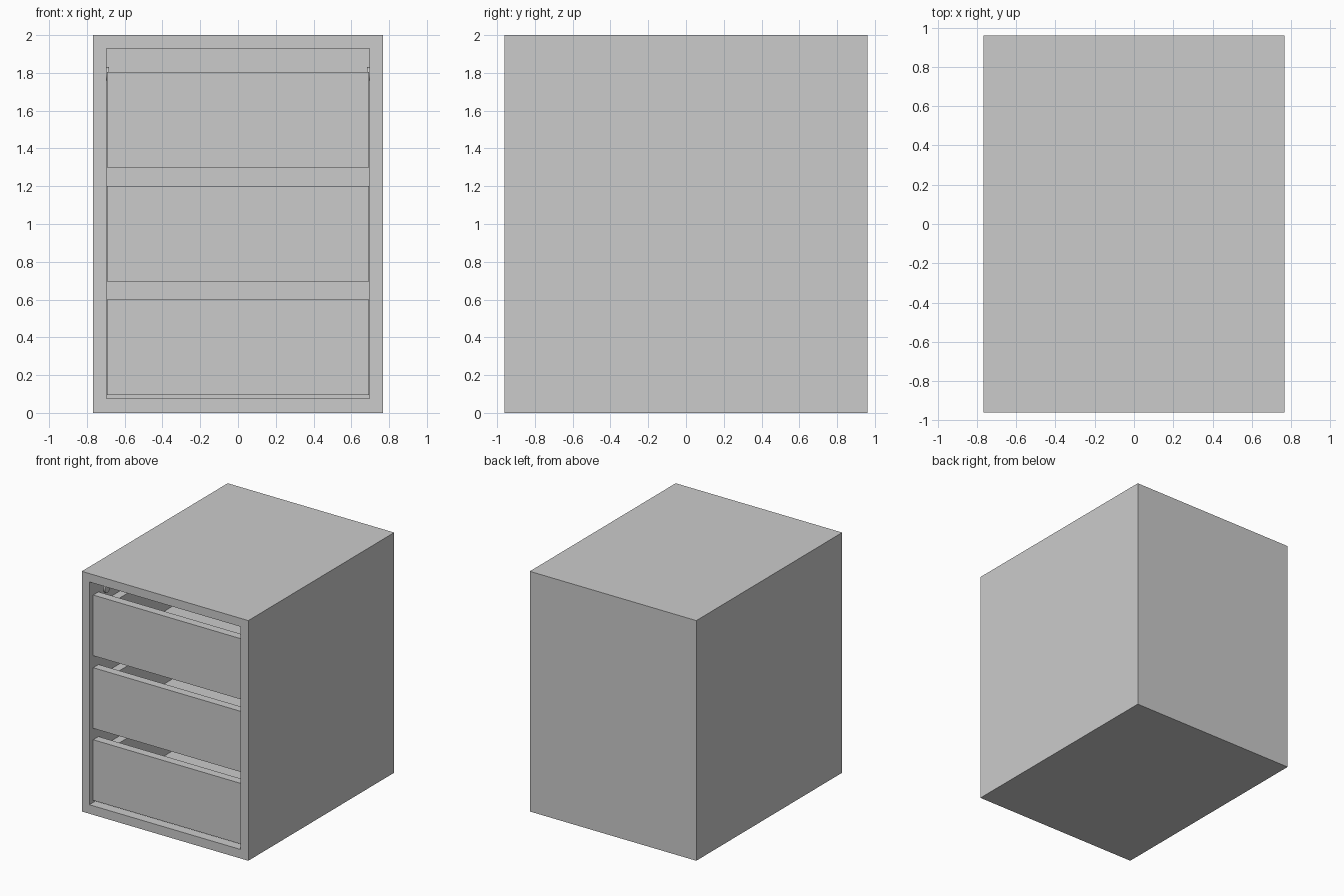
import bpy, math

if "Cube" in bpy.data.objects:
    bpy.data.objects.remove(bpy.data.objects["Cube"])

mat = bpy.data.materials.new("light grey")
mat.diffuse_color = (0.6, 0.6, 0.6, 1)
mat.use_nodes = True
mat.node_tree.nodes["Principled BSDF"].inputs["Base Color"].default_value = mat.diffuse_color


def box(name, x, y, z):
    """Axis-aligned board given by its (min, max) on each axis."""
    bpy.ops.mesh.primitive_cube_add(size=1, location=[(a + b) / 2 for a, b in (x, y, z)])
    o = bpy.context.object
    o.name = name
    o.scale = [b - a for a, b in (x, y, z)]
    bpy.ops.object.transform_apply(location=False, rotation=False, scale=True)
    o.data.materials.append(mat)
    return o


W, D, T = 0.767, 0.96, 0.07   # half width, half depth, board thickness

# Cabinet shell
box("top_panel", (-W, W), (-D, D), (1.93, 2.0))
box("bottom_panel", (-W, W), (-D, D), (0, 0.075))
box("back_panel", (-W, W), (0.885, D), (0.075, 1.93))
for s, side in ((-1, "left"), (1, "right")):
    xs = sorted((s * W, s * (W - T)))
    box(side + "_panel", xs, (-D, 0.885), (0.075, 1.93))

# Three open drawers: tall front, lower sides and back, inset floor
DW, F, B = 0.693, -0.915, 0.86
for i, (z0, z1) in enumerate(((0.095, 0.60), (0.695, 1.20), (1.30, 1.805))):
    n = f"drawer_{i + 1}_"
    wall_top = z1 - 0.10
    box(n + "front", (-DW, DW), (F, F + T), (z0, z1))
    for s, side in ((-1, "left"), (1, "right")):
        box(n + side + "_side", sorted((s * DW, s * (DW - T))), (F + T, B), (z0, wall_top))
    box(n + "back", (-DW + T, DW - T), (B - T, B), (z0, wall_top))
    box(n + "floor", (-DW + T, DW - T), (F + T, B - T), (z0, z0 + T))

# Small round drawer stops on the cabinet walls above the top drawer
for s, side in ((-1, "left"), (1, "right")):
    bpy.ops.mesh.primitive_cylinder_add(vertices=24, radius=0.035, depth=0.014,
                                        location=(s * 0.691, -0.74, 1.795),
                                        rotation=(0, math.pi / 2, 0))
    o = bpy.context.object
    o.name = side + "_drawer_stop"
    o.data.materials.append(mat)
    bpy.ops.object.shade_smooth_by_angle()
